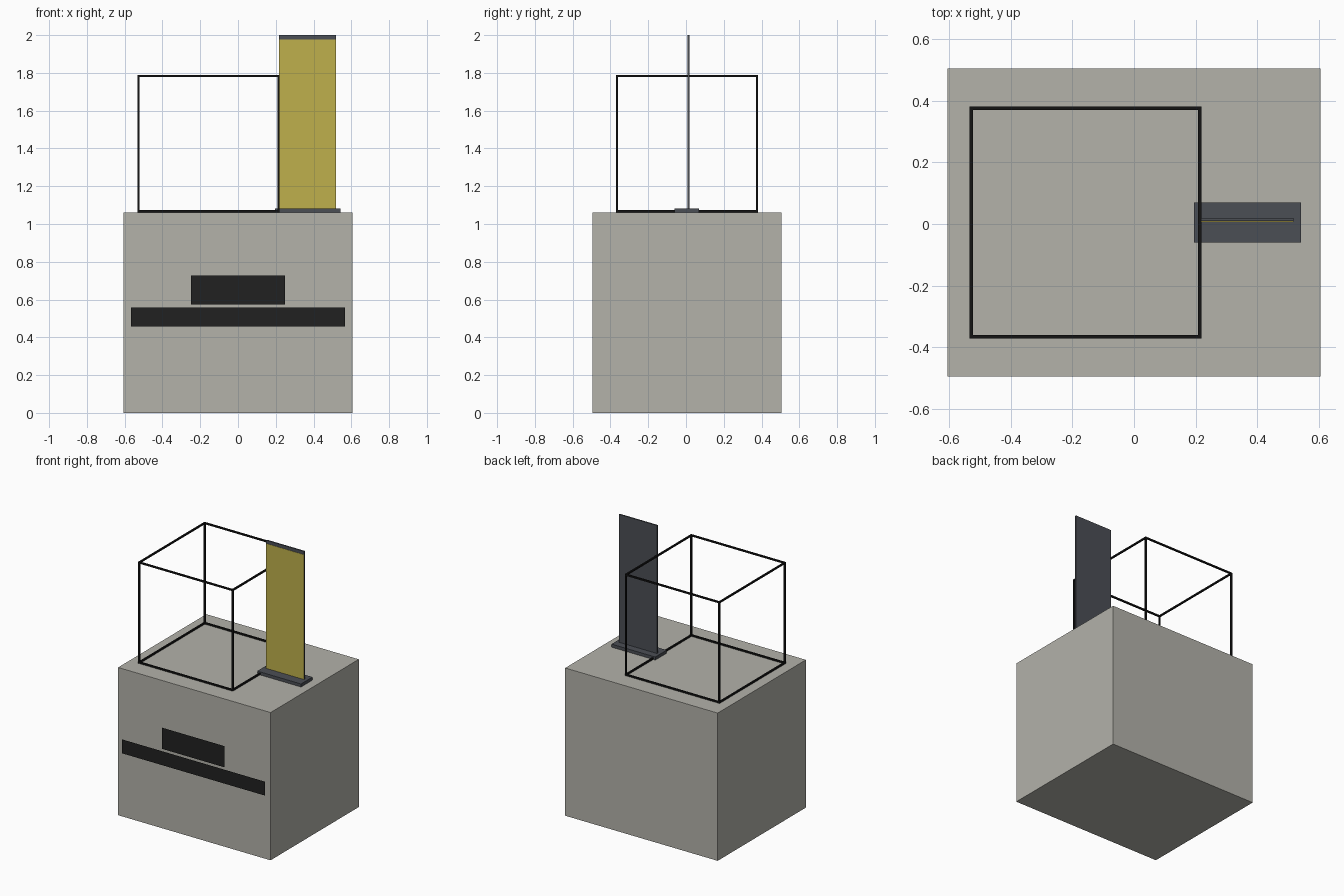
import bpy, bmesh

cube = bpy.data.objects.get("Cube")
if cube:
    bpy.data.objects.remove(cube, do_unlink=True)


def lin(c):
    c /= 255
    return c / 12.92 if c <= 0.04045 else ((c + 0.055) / 1.055) ** 2.4


def material(name, r, g, b):
    m = bpy.data.materials.new(name)
    m.use_nodes = True
    col = (lin(r), lin(g), lin(b), 1)
    m.diffuse_color = col
    bsdf = m.node_tree.nodes["Principled BSDF"]
    bsdf.inputs["Base Color"].default_value = col
    bsdf.inputs["Roughness"].default_value = 0.7
    return m


stone = material("warm grey stone", 179, 178, 170)
slate = material("slate grey", 75, 78, 85)
yellow = material("mustard yellow", 191, 176, 76)
black = material("frame black", 20, 20, 20)
charcoal = material("charcoal", 33, 33, 33)


def add_box(bm, x, y, z):
    """Add a box spanning the given (min, max) ranges."""
    verts = bmesh.ops.create_cube(bm, size=1)["verts"]
    for v in verts:
        v.co = [r[0] if c < 0 else r[1] for c, r in zip(v.co, (x, y, z))]


def finish(bm, name, mat):
    me = bpy.data.meshes.new(name)
    bm.to_mesh(me)
    bm.free()
    me.materials.append(mat)
    ob = bpy.data.objects.new(name, me)
    bpy.context.collection.objects.link(ob)
    return ob


def box(name, mat, x, y, z):
    bm = bmesh.new()
    add_box(bm, x, y, z)
    return finish(bm, name, mat)


# Pedestal
box("pedestal", stone, (-0.605, 0.605), (-0.495, 0.505), (0, 1.06))


# Flat label panels standing just off the pedestal front
def label(name, half_width, z0, z1):
    bm = bmesh.new()
    y = -0.505
    corners = [(-half_width, y, z0), (half_width, y, z0),
               (half_width, y, z1), (-half_width, y, z1)]
    bm.faces.new([bm.verts.new(c) for c in corners])
    return finish(bm, name, charcoal)


label("title_label", 0.248, 0.575, 0.727)
label("caption_label", 0.566, 0.458, 0.558)

# Open display case frame: four bars along each axis
T = 0.011
lo, hi = (-0.533, -0.371, 1.062), (0.219, 0.381, 1.79)
bm = bmesh.new()
for axis in range(3):
    a, b = [i for i in range(3) if i != axis]
    for side_a in (0, 1):
        for side_b in (0, 1):
            span = [None] * 3
            # Horizontal x bars and posts run between their neighbours
            inset = 0 if axis == 0 else T
            span[axis] = (lo[axis] + inset, hi[axis] - inset)
            for i, s in ((a, side_a), (b, side_b)):
                span[i] = (hi[i] - T, hi[i]) if s else (lo[i], lo[i] + T)
            add_box(bm, *span)
finish(bm, "display_case_frame", black)

# Upright sign: foot, backing board and coloured front sheet
box("sign_foot", slate, (0.195, 0.542), (-0.06, 0.07), (1.06, 1.082))
box("sign_board", slate, (0.217, 0.518), (0.009, 0.019), (1.082, 2.0))
box("sign_sheet", yellow, (0.217, 0.518), (0.007, 0.009), (1.082, 1.977))
